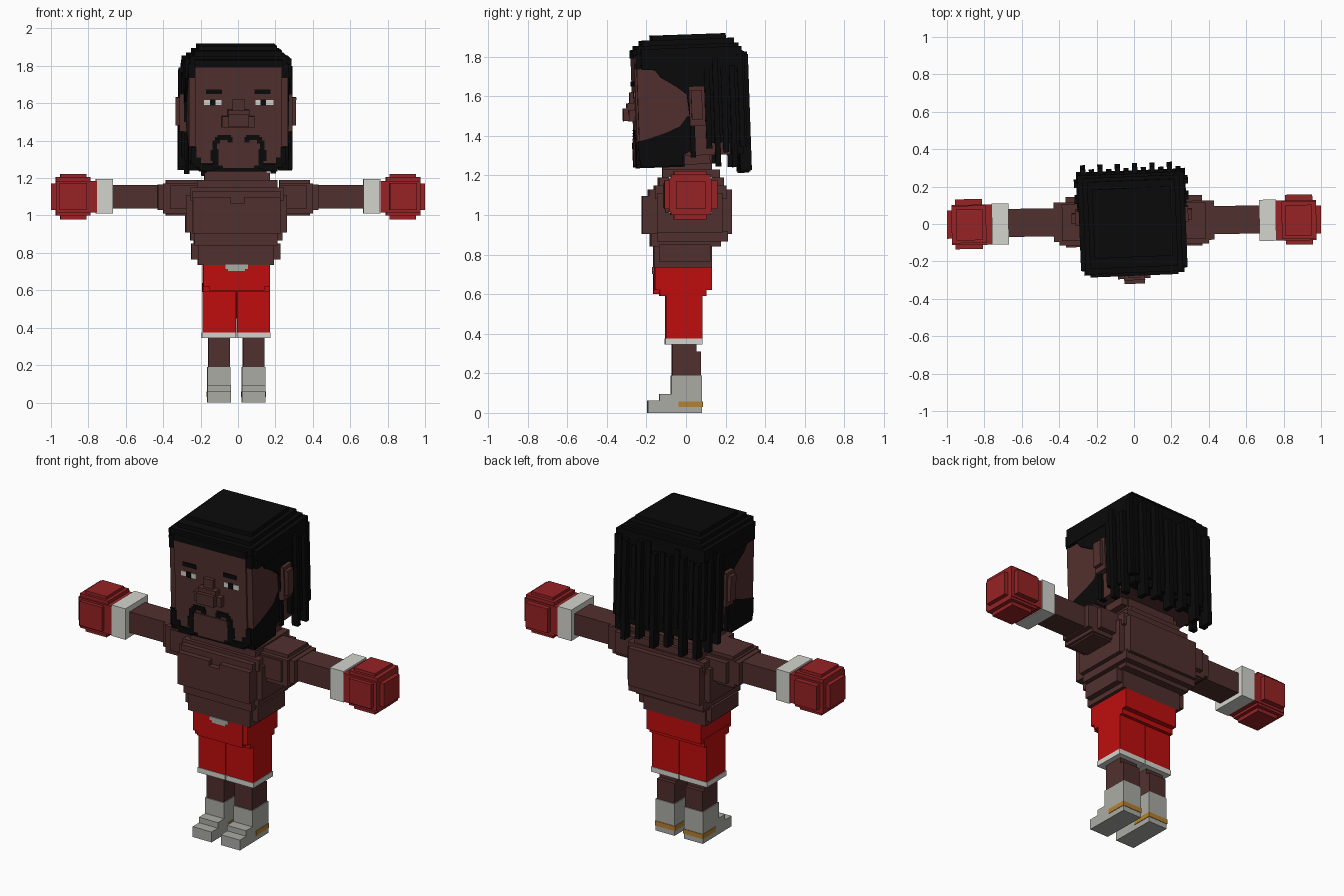
import bpy, bmesh, random
from math import radians
from mathutils import Matrix, Vector

random.seed(4)


def material(name, r, g, b):
    m = bpy.data.materials.new(name)
    m.diffuse_color = (r, g, b, 1)
    return m


SKIN = material("brown skin", 0.081, 0.029, 0.027)
HAIR = material("black hair", 0.003, 0.003, 0.003)
SHORTS = material("bright red cloth", 0.52, 0.004, 0.004)
GLOVE = material("dark red leather", 0.31, 0.016, 0.018)
SHOE = material("grey shoe", 0.41, 0.41, 0.375)
WHITE = material("off white", 0.66, 0.66, 0.62)
GOLD = material("gold trim", 0.46, 0.22, 0.03)

# Slight twist of the body, and a tilt and twist of the head
BODY = Matrix.Rotation(radians(0.8), 4, 'Z')
PIVOT = Vector((-0.008, 0.005, 1.55))
HEAD = (Matrix.Translation(PIVOT) @ Matrix.Rotation(radians(2.3), 4, 'Z')
        @ Matrix.Rotation(radians(2), 4, 'X'))


def finish(name, bm, mat, frame):
    bmesh.ops.recalc_face_normals(bm, faces=bm.faces[:])
    me = bpy.data.meshes.new(name)
    bm.to_mesh(me)
    bm.free()
    me.materials.append(mat)
    me.transform(frame)
    ob = bpy.data.objects.new(name, me)
    bpy.context.collection.objects.link(ob)
    return ob


def blocks(name, mat, boxes, frame=BODY):
    """Boxes given as x0, x1, y0, y1, z0, z1; head boxes use absolute z."""
    if frame is HEAD:
        frame = HEAD @ Matrix.Translation((0, 0, -PIVOT.z))
    bm = bmesh.new()
    for x0, x1, y0, y1, z0, z1 in boxes:
        m = Matrix.Translation(((x0 + x1) / 2, (y0 + y1) / 2, (z0 + z1) / 2))
        m = m @ Matrix.Diagonal((abs(x1 - x0), y1 - y0, z1 - z0, 1))
        bmesh.ops.create_cube(bm, size=1, matrix=m)
    return finish(name, bm, mat, frame)


def side_plate(name, mat, pts, x0, x1):
    """Prism of a (y, z) outline between two x values on the head."""
    bm = bmesh.new()
    a = [bm.verts.new((x0, y, z)) for y, z in pts]
    b = [bm.verts.new((x1, y, z)) for y, z in pts]
    bm.faces.new(a)
    bm.faces.new(b[::-1])
    for i in range(len(pts)):
        j = (i + 1) % len(pts)
        bm.faces.new((a[i], a[j], b[j], b[i]))
    return finish(name, bm, mat, HEAD @ Matrix.Translation((0, 0, -PIVOT.z)))


def flip(boxes, cx=0.0):
    return [(2 * cx - b[1], 2 * cx - b[0]) + tuple(b[2:]) for b in boxes]


# Legs and shoes
for side in ("right", "left"):
    f = (lambda b: b) if side == "right" else (lambda b: flip(b, -0.01))
    blocks(side + "_leg", SKIN, f([(0.025, 0.14, -0.07, 0.075, 0.18, 0.31),
                                   (0.025, 0.14, -0.07, 0.05, 0.3, 0.4)]))
    blocks(side + "_shoe", SHOE, f([(0.02, 0.145, -0.075, 0.08, 0, 0.19),
                                    (0.02, 0.145, -0.135, 0, 0, 0.095),
                                    (0.02, 0.145, -0.195, 0, 0, 0.062)]))
    blocks(side + "_shoe_stripe", GOLD, f([(0.017, 0.148, -0.04, 0.083, 0.03, 0.058)]))

# Shorts
blocks("shorts", SHORTS, [(-0.19, -0.012, -0.103, 0.08, 0.375, 0.6),
                          (-0.008, 0.17, -0.103, 0.08, 0.375, 0.6),
                          (-0.012, -0.008, -0.09, 0.07, 0.45, 0.6),
                          (-0.19, 0.17, -0.135, 0.1, 0.59, 0.64),
                          (-0.187, 0.17, -0.16, 0.13, 0.62, 0.735),
                          (-0.155, 0.14, -0.165, 0, 0.6, 0.735)])
blocks("shorts_hem", WHITE, [(-0.193, -0.012, -0.106, 0.082, 0.345, 0.375),
                             (-0.008, 0.173, -0.106, 0.082, 0.345, 0.375)])
blocks("waist_tag", SHOE, [(-0.07, 0.05, -0.17, -0.16, 0.715, 0.737),
                           (-0.055, 0.035, -0.17, -0.16, 0.703, 0.72)])

# Torso
blocks("torso", SKIN, [(-0.215, 0.19, -0.165, 0.13, 0.735, 0.84),
                       (-0.25, 0.225, -0.14, 0.12, 0.765, 0.85),
                       (-0.235, 0.21, -0.18, 0.175, 0.84, 0.91),
                       (-0.255, 0.235, -0.15, 0.21, 0.865, 0.92),
                       (-0.28, 0.26, -0.15, 0.18, 0.91, 1.11),
                       (-0.245, 0.225, -0.19, 0.23, 0.905, 1.13)])
blocks("chest", SKIN, [(-0.245, -0.04, -0.222, -0.15, 0.905, 1.095),
                       (0.03, 0.225, -0.222, -0.15, 0.905, 1.095),
                       (-0.04, 0.03, -0.222, -0.15, 0.905, 1.065)])
blocks("upper_back", SKIN, [(-0.255, 0.245, -0.16, 0.2, 1.08, 1.15),
                            (-0.22, 0.21, -0.14, 0.19, 1.1, 1.19),
                            (-0.18, 0.17, -0.12, 0.17, 1.15, 1.23)])
blocks("neck", SKIN, [(-0.17, 0.15, -0.12, 0.13, 1.15, 1.34)])

# Arms, cuffs and gloves
for side in ("right", "left"):
    f = (lambda b: b) if side == "right" else flip
    blocks(side + "_shoulder", SKIN, f([(0.22, 0.40, -0.11, 0.12, 1.01, 1.17),
                                        (0.22, 0.365, -0.12, 0.15, 1.035, 1.16),
                                        (0.22, 0.385, -0.085, 0.11, 1.0, 1.19),
                                        (0.38, 0.43, -0.09, 0.12, 1.03, 1.165)]))
    blocks(side + "_arm", SKIN, f([(0.4, 0.7, -0.06, 0.09, 1.037, 1.162)]))
    blocks(side + "_cuff", WHITE, f([(0.67, 0.76, -0.1, 0.12, 1.01, 1.195)]))
    blocks(side + "_glove", GLOVE, f([(0.755, 1.0, -0.065, 0.085, 1.03, 1.17),
                                      (0.755, 0.975, -0.1, 0.115, 1.015, 1.185),
                                      (0.79, 0.975, -0.09, 0.11, 1.0, 1.205),
                                      (0.81, 0.95, -0.075, 0.09, 0.978, 1.222),
                                      (0.81, 0.955, -0.122, 0.145, 1.03, 1.175)]))

# Head core and front of the face
blocks("skull", SKIN, [(-0.265, 0.265, -0.24, 0.2, 1.3, 1.8),
                       (-0.2, 0.2, -0.22, 0.1, 1.255, 1.4)], HEAD)
blocks("face", SKIN, [(-0.265, 0.265, -0.258, -0.2, 1.36, 1.75),
                      (-0.23, 0.23, -0.268, -0.2, 1.29, 1.805)], HEAD)
blocks("nose", SKIN, [(-0.032, 0.03, -0.29, -0.25, 1.53, 1.63),
                      (-0.058, 0.056, -0.305, -0.25, 1.52, 1.575),
                      (-0.09, 0.085, -0.298, -0.25, 1.482, 1.54),
                      (-0.055, 0.055, -0.325, -0.25, 1.485, 1.55)], HEAD)
blocks("ears", SKIN, [(-0.325, 0.32, 0.01, 0.065, 1.48, 1.63),
                      (-0.305, 0.30, 0.0, 0.08, 1.45, 1.65)], HEAD)

# Cap of hair in stepped layers, with the back mass
blocks("hair_cap", HAIR, [(-0.21, 0.21, -0.17, 0.2, 1.8, 1.912),
                          (-0.235, 0.235, -0.225, 0.24, 1.8, 1.888),
                          (-0.26, 0.26, -0.255, 0.26, 1.8, 1.862),
                          (-0.235, 0.235, -0.272, 0.2, 1.8, 1.842),
                          (-0.285, 0.285, -0.235, 0.275, 1.74, 1.845),
                          (-0.268, 0.268, -0.262, 0, 1.745, 1.82)], HEAD)
blocks("hair_back", HAIR, [(-0.275, 0.275, 0.09, 0.275, 1.36, 1.82),
                           (-0.255, 0.255, 0.17, 0.27, 1.3, 1.4)], HEAD)

# Hair and beard on each side of the face, leaving the cheek bare
temple = [(-0.24, 1.8), (-0.235, 1.775), (-0.16, 1.73), (-0.14, 1.7),
          (-0.06, 1.65), (-0.01, 1.61), (0.0, 1.5), (0.0, 1.29),
          (0.025, 1.29), (0.025, 1.65), (0.075, 1.65), (0.09, 1.45), (0.2, 1.45), (0.2, 1.8)]
beard = [(-0.262, 1.38), (-0.2, 1.395), (-0.12, 1.42), (-0.05, 1.45),
         (-0.01, 1.5), (0.01, 1.5), (0.01, 1.33), (-0.04, 1.3), (-0.04, 1.25),
         (-0.25, 1.25), (-0.262, 1.3)]
for side, s in (("right", 1), ("left", -1)):
    side_plate(side + "_temple_hair", HAIR, temple, 0.24 * s, 0.28 * s)
    side_plate(side + "_side_beard", HAIR, beard, 0.215 * s, 0.268 * s)

# Chin beard, jaw line and moustache
chin = [(-0.21, 0.21, -0.262, -0.03, 1.245, 1.3)]
moustache = []
for s in (1, -1):
    for b in [(0.225, 0.255, 1.285, 1.375), (0.2, 0.235, 1.265, 1.32),
              (0.125, 0.21, 1.25, 1.285), (0.105, 0.135, 1.26, 1.365),
              (0.12, 0.15, 1.30, 1.36), (0.115, 0.138, 1.355, 1.41),
              (0.1, 0.125, 1.395, 1.425), (0.04, 0.112, 1.412, 1.44),
              (0.032, 0.06, 1.4, 1.425)]:
        x = sorted((b[0] * s, b[1] * s))
        moustache.append((x[0], x[1], -0.274, -0.25, b[2], b[3]))
blocks("chin_beard", HAIR, chin, HEAD)
blocks("moustache", HAIR, moustache, HEAD)
blocks("chin", SKIN, [(-0.108, 0.108, -0.276, -0.24, 1.275, 1.395),
                      (-0.085, 0.085, -0.276, -0.24, 1.26, 1.29)], HEAD)

# Eyes and brows
whites, dark = [], []
for s in (1, -1):
    whites.append((0.138 * s - 0.048, 0.138 * s + 0.048, -0.272, -0.262, 1.6, 1.628))
    dark.append((0.135 * s - 0.018, 0.135 * s + 0.012, -0.275, -0.262, 1.598, 1.63))
    dark.append((0.13 * s - 0.045, 0.13 * s + 0.04, -0.274, -0.262, 1.66, 1.684))
blocks("eyes", WHITE, whites, HEAD)
blocks("pupils_and_brows", HAIR, dark, HEAD)

# Hanging strands along the back and sides
strands = []
for i in range(12):
    x = -0.255 + i * 0.0464
    out = 0.308 if i % 2 == 0 else 0.288
    low = random.uniform(1.2, 1.25) if i % 2 == 0 else random.uniform(1.28, 1.36)
    strands.append((x - 0.014, x + 0.014, 0.25, out, low, random.uniform(1.76, 1.83)))
for s in (1, -1):
    for i in range(5):
        y = 0.095 + i * 0.042
        out = 0.305 if i % 2 else 0.292
        low = random.uniform(1.21, 1.26) if i % 2 else random.uniform(1.28, 1.34)
        x = sorted((0.265 * s, out * s))
        strands.append((x[0], x[1], y - 0.014, y + 0.014, low, random.uniform(1.74, 1.82)))
blocks("hair_strands", HAIR, strands, HEAD)
